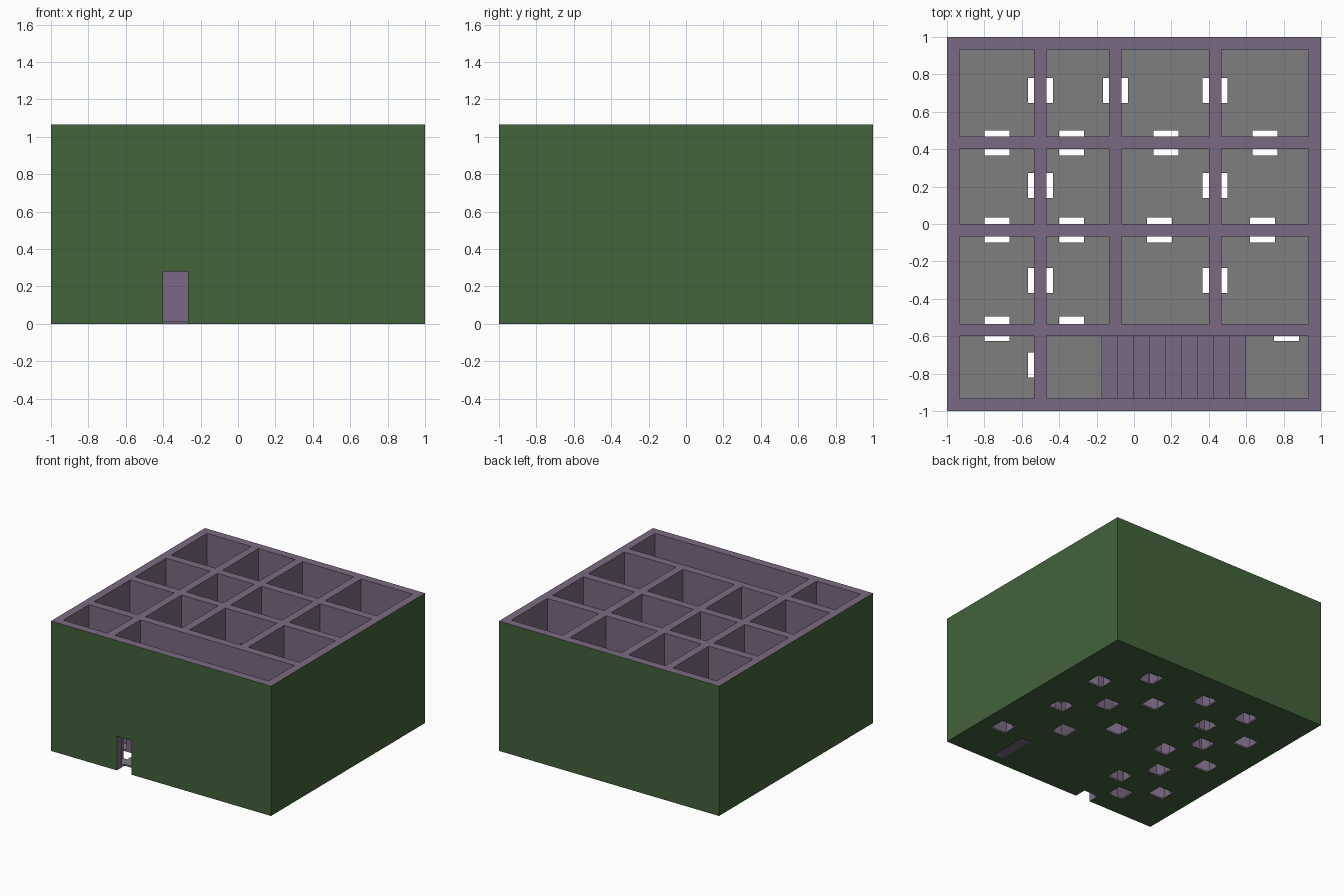
import bpy, bmesh

if "Cube" in bpy.data.objects:
    bpy.data.objects.remove(bpy.data.objects["Cube"])

W = 1 / 15            # wall thickness
STOREY = 8 * W        # storey height
SLAB = 0.0135         # floor thickness
TOP = 2 * STOREY
DOOR = 0.28           # door height


def material(name, rgb):
    m = bpy.data.materials.new(name)
    lin = [((c / 255 + 0.055) / 1.055) ** 2.4 for c in rgb]
    m.diffuse_color = (*lin, 1)
    m.use_nodes = True
    m.node_tree.nodes["Principled BSDF"].inputs["Base Color"].default_value = m.diffuse_color
    return m


MATS = [material("green outside", (66, 98, 59)),
        material("purple wall", (122, 106, 130)),
        material("grey floor", (126, 126, 126))]


def boxes(name, spans):
    """One object made of boxes given as (x0, x1, y0, y1, z0, z1)."""
    bm = bmesh.new()
    for x0, x1, y0, y1, z0, z1 in spans:
        made = bmesh.ops.create_cube(bm, size=1)["verts"]
        for v in made:
            v.co = (x1 if v.co.x > 0 else x0,
                    y1 if v.co.y > 0 else y0,
                    z1 if v.co.z > 0 else z0)
    me = bpy.data.meshes.new(name)
    bm.to_mesh(me)
    bm.free()
    ob = bpy.data.objects.new(name, me)
    bpy.context.collection.objects.link(ob)
    return ob


def cut(ob, cutter):
    mod = ob.modifiers.new("cut", "BOOLEAN")
    mod.operation = "DIFFERENCE"
    mod.solver = "EXACT"
    mod.object = cutter
    bpy.context.view_layer.objects.active = ob
    bpy.ops.object.modifier_apply(modifier=mod.name)
    bpy.data.objects.remove(cutter)


def paint(ob):
    """Outer skin green, floor tops grey, everything else purple."""
    for m in MATS:
        ob.data.materials.append(m)
    for p in ob.data.polygons:
        c, n = p.center, p.normal
        outside = (abs(c.x) > 0.999 and abs(n.x) > 0.9
                   or abs(c.y) > 0.999 and abs(n.y) > 0.9
                   or c.z < 0.001 and n.z < -0.9)
        floor = n.z > 0.9 and min(abs(c.z - SLAB), abs(c.z - STOREY - SLAB)) < 0.001
        p.material_index = 0 if outside else 2 if floor else 1


# Room grid: clear spans between the walls
cols = [(-14, -8), (-7, -2), (-1, 6), (7, 14)]
rows = [(-8, -1), (0, 6), (7, 14)]
stair_y = (-14 * W, -9 * W)
plans = [(a * W, b * W, c * W, d * W) for a, b in cols for c, d in rows]
plans.append((-14 * W, -8 * W, *stair_y))
rooms = []
for p in plans:
    rooms.append((*p, SLAB, STOREY))
    rooms.append((*p, STOREY + SLAB, TOP + 0.1))
rooms.append((-7 * W, 14 * W, *stair_y, SLAB, TOP + 0.1))   # two-storey stairwell

# Doorways, each a square footprint centred on its wall
both = [(-0.733, 0.433), (-0.333, 0.433), (0.17, 0.433), (0.70, 0.433),
        (-0.733, -0.033), (-0.333, -0.033), (0.137, -0.033), (0.687, -0.033),
        (-0.733, -0.56), (-0.333, -0.56),
        (-0.5, 0.713), (-0.5, 0.205), (-0.5, -0.303), (-0.5, -0.755),
        (-0.1, 0.713), (0.433, 0.713), (0.433, 0.205), (0.433, -0.303)]
lower_only = [(0.815, -0.56), (-0.335, -0.967)]


def door(x, y, z0, z1):
    return (x - W, x + W, y - W, y + W, z0, z1)


doors = [door(x, y, -0.1, DOOR) for x, y in both + lower_only]
doors += [door(x, y, STOREY - 0.003, STOREY + DOOR) for x, y in both]

# Stair layout
N = 9
X_LOW, X_HIGH = 0.6, -0.17
run = (X_LOW - X_HIGH) / N
rise = (STOREY + SLAB) / (N + 1)
doors.append((X_LOW - run, X_LOW, *stair_y, -0.1, SLAB + 0.01))   # slot under first step

# Building block with rooms and doorways cut out
building = boxes("building", [(-1, 1, -1, 1, 0, TOP)])
cut(building, boxes("room_cutter", rooms))
cut(building, boxes("door_cutter", doors))
paint(building)

# Staircase climbing towards the left
steps = boxes("staircase", [
    (X_LOW - (i + 1) * run, X_LOW - i * run, *stair_y,
     i * rise + 0.006, (i + 1) * rise) for i in range(N)])
paint(steps)

# Upper landing at the head of the stairs
landing = boxes("landing", [(-7 * W, X_HIGH, *stair_y, STOREY, STOREY + SLAB)])
paint(landing)
